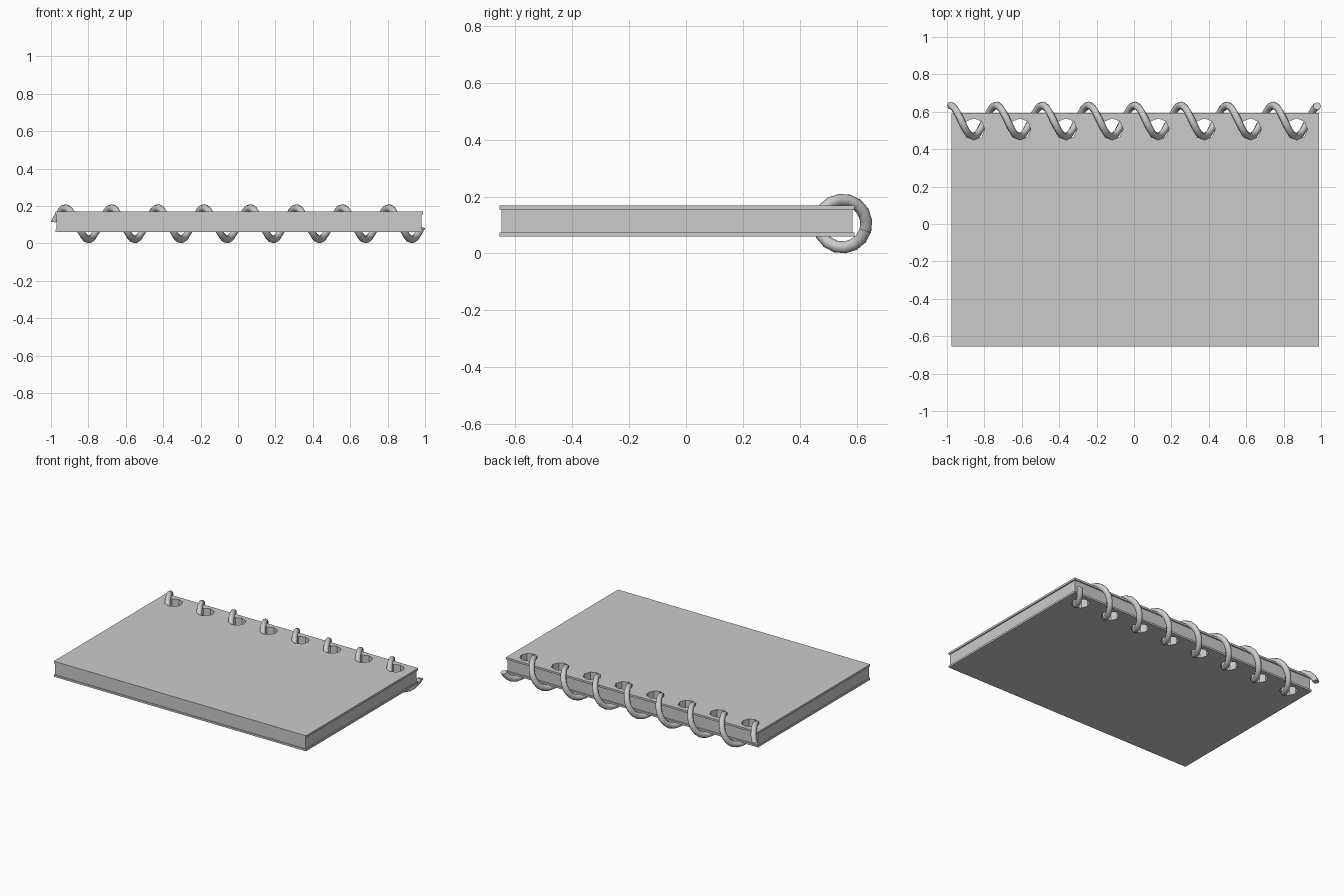
import bpy, bmesh, math
from mathutils import Vector

if "Cube" in bpy.data.objects:
    bpy.data.objects.remove(bpy.data.objects["Cube"])

HOLES, PITCH = 8, 0.247
COIL_Y, COIL_Z = 0.55, 0.105


def make_object(name, bm):
    bmesh.ops.recalc_face_normals(bm, faces=bm.faces[:])
    mesh = bpy.data.meshes.new(name)
    bm.to_mesh(mesh)
    bm.free()
    obj = bpy.data.objects.new(name, mesh)
    bpy.context.collection.objects.link(obj)
    return obj


def slab(name, lo, hi):
    bm = bmesh.new()
    bmesh.ops.create_cube(bm, size=1)
    lo, hi = Vector(lo), Vector(hi)
    bmesh.ops.scale(bm, vec=hi - lo, verts=bm.verts)
    bmesh.ops.translate(bm, vec=(lo + hi) / 2, verts=bm.verts)
    return make_object(name, bm)


# Row of octagonal punches for the binding holes
bm = bmesh.new()
for i in range(HOLES):
    punch = bmesh.ops.create_cone(bm, cap_ends=True, segments=8,
                                  radius1=0.058, radius2=0.058, depth=0.4)
    bmesh.ops.translate(bm, vec=(-0.856 + i * 0.2465, 0.507, COIL_Z), verts=punch["verts"])
cutter = make_object("hole_punches", bm)
cutter.hide_render = True

# Covers and the slightly smaller page block, all punched through
parts = [
    slab("bottom_cover", (-0.976, -0.655, 0.060), (0.988, 0.593, 0.073)),
    slab("pages", (-0.970, -0.649, 0.073), (0.980, 0.585, 0.155)),
    slab("top_cover", (-0.976, -0.655, 0.155), (0.988, 0.593, 0.169)),
]
for obj in parts:
    mod = obj.modifiers.new("binding_holes", "BOOLEAN")
    mod.operation = "DIFFERENCE"
    mod.solver = "EXACT"
    mod.object = cutter
    bpy.context.view_layer.objects.active = obj
    bpy.ops.object.modifier_apply(modifier=mod.name)
bpy.data.objects.remove(cutter, do_unlink=True)

# Spiral wire: a small circle swept along x, kept in the plane of the axis
bm = bmesh.new()
SIDES, RADIUS, WIRE = 8, 0.084, 0.021
start, end = math.radians(7), math.radians(8 * 360 - 17)
steps = 127
rings = []
for s in range(steps + 1):
    t = s / steps
    a = start + (end - start) * t
    x = -0.979 + 1.958 * t
    ring = []
    for k in range(SIDES):
        b = math.tau * k / SIDES
        r = RADIUS + WIRE * math.sin(b)
        ring.append(bm.verts.new((x + WIRE * math.cos(b),
                                  COIL_Y + r * math.cos(a),
                                  COIL_Z + r * math.sin(a))))
    rings.append(ring)
for r0, r1 in zip(rings, rings[1:]):
    for k in range(SIDES):
        n = (k + 1) % SIDES
        bm.faces.new((r0[k], r0[n], r1[n], r1[k])).smooth = True
bm.faces.new(rings[0])
bm.faces.new(rings[-1])
make_object("spiral_wire", bm)
